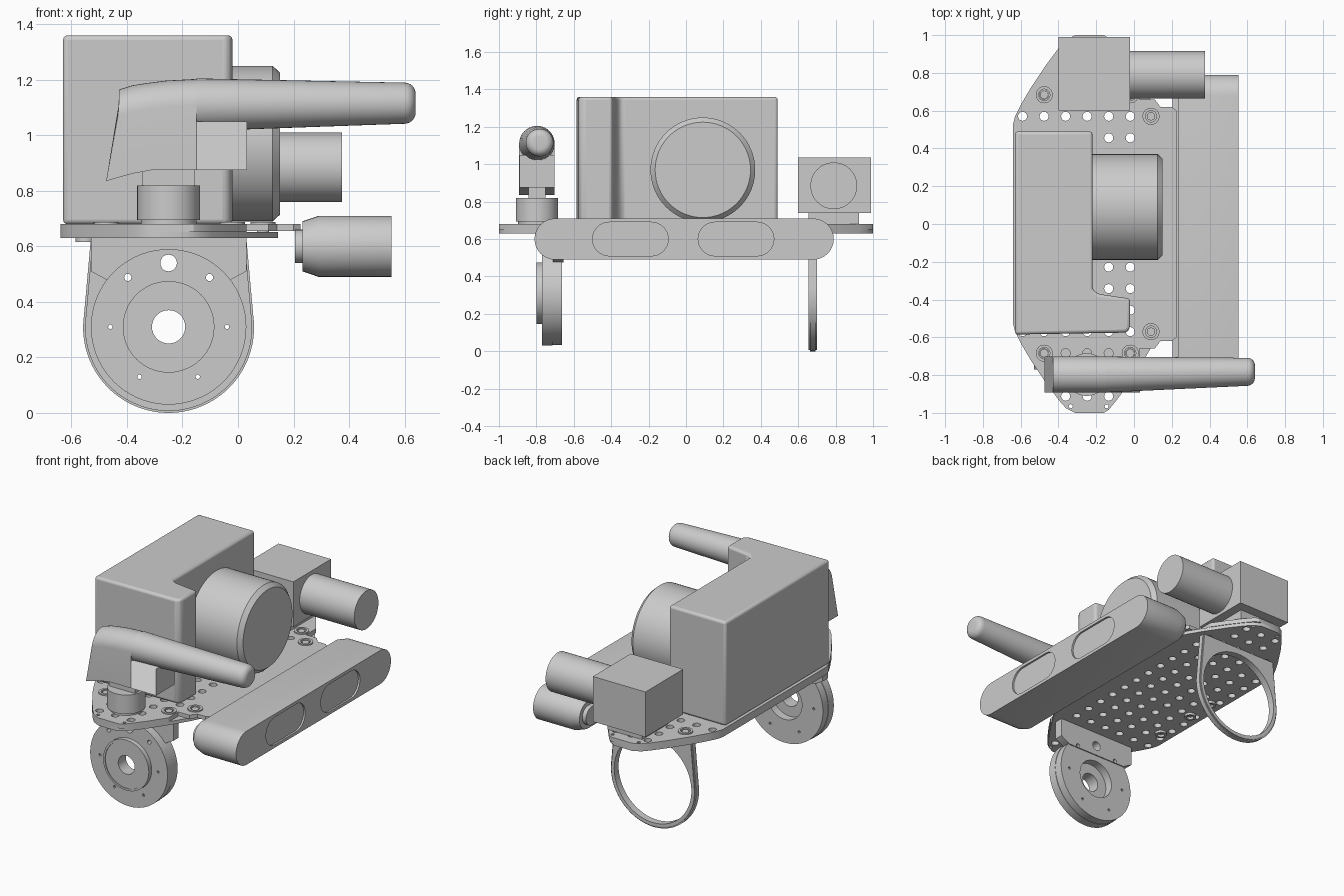
import bpy, bmesh, math
from mathutils import Vector

if "Cube" in bpy.data.objects:
    bpy.data.objects.remove(bpy.data.objects["Cube"])

# Plane mappings: (u, v, w) -> world, w is the extrusion direction
MAPS = {'XY': lambda u, v, w: (u, v, w),
        'XZ': lambda u, v, w: (u, w, v),
        'YZ': lambda u, v, w: (w, u, v)}


def finish(name, bm, bevel=0.0, angle=30):
    bmesh.ops.recalc_face_normals(bm, faces=bm.faces)
    me = bpy.data.meshes.new(name)
    bm.to_mesh(me)
    bm.free()
    ob = bpy.data.objects.new(name, me)
    bpy.context.collection.objects.link(ob)
    bpy.ops.object.select_all(action='DESELECT')
    ob.select_set(True)
    bpy.context.view_layer.objects.active = ob
    bpy.ops.object.shade_smooth_by_angle(angle=math.radians(angle))
    if bevel:
        m = ob.modifiers.new("edge_round", 'BEVEL')
        m.width, m.segments, m.limit_method = bevel, 3, 'ANGLE'
        m.angle_limit = math.radians(30)
    return ob


def circle(u, v, r, n=16):
    return [(u + r * math.cos(2 * math.pi * i / n), v + r * math.sin(2 * math.pi * i / n)) for i in range(n)]


def stadium(u0, u1, v0, v1, n=16):
    r, c = (v1 - v0) / 2, (v0 + v1) / 2
    right = [(u1 - r + r * math.cos(a), c + r * math.sin(a))
             for a in (-math.pi / 2 + math.pi * i / n for i in range(n + 1))]
    return right + [(u0 + u1 - u, 2 * c - v) for u, v in right]


def slab(name, plane, outline, lo, hi, holes=(), bevel=0.0):
    """Flat part cut from an outline with holes, between lo and hi."""
    cu = bpy.data.curves.new(name, 'CURVE')
    cu.dimensions, cu.fill_mode, cu.extrude = '2D', 'BOTH', (hi - lo) / 2
    for pts in [outline, *holes]:
        s = cu.splines.new('POLY')
        s.points.add(len(pts) - 1)
        for p, (u, v) in zip(s.points, pts):
            p.co = (u, v, 0, 1)
        s.use_cyclic_u = True
    tmp = bpy.data.objects.new(name + "_curve", cu)
    bpy.context.collection.objects.link(tmp)
    me = bpy.data.meshes.new_from_object(tmp.evaluated_get(bpy.context.evaluated_depsgraph_get()))
    bpy.data.objects.remove(tmp)
    bm = bmesh.new()
    bm.from_mesh(me)
    bmesh.ops.remove_doubles(bm, verts=bm.verts, dist=1e-5)
    for v in bm.verts:
        v.co = Vector(MAPS[plane](v.co.x, v.co.y, v.co.z + (lo + hi) / 2))
    if not holes:
        bmesh.ops.dissolve_limit(bm, angle_limit=0.005, verts=bm.verts, edges=bm.edges)
    return finish(name, bm, bevel)


def loft(name, rings, bevel=0.0):
    bm = bmesh.new()
    vs = [[bm.verts.new(p) for p in r] for r in rings]
    n = len(rings[0])
    for a, b in zip(vs, vs[1:]):
        for i in range(n):
            bm.faces.new((a[i], a[(i + 1) % n], b[(i + 1) % n], b[i]))
    bm.faces.new(vs[0][::-1])
    bm.faces.new(vs[-1])
    return finish(name, bm, bevel)


def lathe(name, plane, cu, cv, profile, n=48):
    """Round part: profile is (position along axis, radius)."""
    return loft(name, [[MAPS[plane](u, v, w) for u, v in circle(cu, cv, r, n)] for w, r in profile])


def rect(u0, u1, v0, v1):
    return [(u0, v0), (u1, v0), (u1, v1), (u0, v1)]


# Deck: full racetrack lower layer and a trimmed upper layer, both perforated
quarter = [(-.64, .53), (-.63, .57), (-.60, .63), (-.55, .715), (-.46, .85), (-.40, .93), (-.36, .975), (-.31, 1)]
left = [(x, -y) for x, y in quarter[::-1]] + quarter
full = left + [(-.495 - x, y) for x, y in left[::-1]]
trim = left + [(-.16, 1), (-.135, .985), (-.09, .93), (-.03, .85), (.03, .76)]
trim += [(x, -y) for x, y in trim[:-6:-1]]
P = .114
grid = []
for i in range(-8, 9):
    for k in range(6):
        x, y = -.02 - P * k, i * P
        reach = .60 if abs(y) < .6 else .60 - (abs(y) - .6) * .68
        if x > -reach:
            if abs(y) < .75 or x < -.05:
                grid.append(circle(x, y, .024))
for s in (-1, 1):
    grid += [circle(x, s * .965, .011, 8) for x in (-.335, -.145)]
slab("deck_lower", 'XY', full, .63, .652, grid)
slab("deck_upper", 'XY', trim, .652, .68, grid)

# Screws and washers on the deck
for s in (-1, 1):
    for x, y in ((-.475, .684), (-.02, .684), (.09, .57)):
        slab("washer", 'XY', circle(x, s * y, .045, 24), .66, .688, [circle(x, s * y, .03)])
        lathe("screw", 'XY', x, s * y, [(.635, .022), (.684, .022)], 16)
for y in (.07, -.12, -.40):
    slab("deck_insert", 'XY', circle(-.55, y, .036, 24), .615, .64, [circle(-.55, y, .022)])

# Camera bar with its bracket and two windows
slab("camera_bracket", 'XY', [(.03, -.66), (.11, -.66), (.14, -.62), (.20, -.62), (.225, -.60),
                              (.225, .60), (.20, .62), (.14, .62), (.11, .66), (.03, .66)], .655, .68,
     [circle(.09, s * .57, .03) for s in (-1, 1)])
loft("camera_bar", [[(x, u, v) for u, v in stadium(-.81 + .11 - h, .79 - .11 + h, .60 - h, .60 + h)]
                    for x, h in ((.205, .06), (.232, .06), (.232, .09), (.29, .11), (.541, .11))])
slab("camera_face", 'YZ', stadium(-.81, .79, .49, .71), .541, .553,
     [stadium(-.50, -.095, .51, .69), stadium(.065, .47, .51, .69)])

# Main housing, L shaped
slab("main_housing", 'XY', [(-.63, -.585), (-.04, -.575), (-.02, -.55), (-.02, -.395), (-.19, -.37),
                            (-.22, -.345), (-.22, .49), (-.63, .49)], .68, 1.36, bevel=.022)
lathe("main_drum", 'YZ', .09, .97, [(-.25, .28), (.125, .28), (.152, .255)], 64)

# Small box with barrel
slab("side_box", 'XY', rect(-.40, -.02, .60, .99), .74, 1.035)
slab("side_box_foot", 'XY', rect(-.33, -.08, .655, .925), .68, .745)
lathe("side_barrel", 'YZ', .79, .885, [(-.05, .125), (.375, .125)])

# Blower arm: pedestal, neck, elbow, lower block, tapered handle
Y = -.797
lathe("arm_foot", 'XY', -.25, Y, [(.675, .10), (.695, .10), (.695, .113), (.82, .113)])
slab("arm_neck", 'XY', rect(-.345, -.155, Y - .045, Y + .045), .81, .90)


def elbow_ring(xt, zt, xb, zb, r=.095, n=20):
    pts = [(Y - r, zb)] + [(Y - r * math.cos(math.pi * i / n), zt - r + r * math.sin(math.pi * i / n))
                           for i in range(n + 1)] + [(Y + r, zb)]
    return [(xb + (xt - xb) * math.sin(math.pi / 2 * (z - zb) / (zt - zb)), y, z) for y, z in pts]


loft("arm_elbow", [elbow_ring(*s) for s in ((-.428, 1.165, -.475, .835), (-.38, 1.18, -.43, .848),
                                            (-.33, 1.188, -.38, .862), (-.26, 1.197, -.31, .875),
                                            (-.15, 1.203, -.15, .875))])
slab("arm_block", 'XZ', rect(-.17, .032, .875, 1.05), Y - .094, Y + .094)
tip = [(.60 + .04 * math.sin(a), .034 + .04 * math.cos(a)) for a in (math.pi / 2 * i / 6 for i in range(7))]
loft("arm_handle", [[(x, Y + .015 * t + r * math.cos(a), 1.110 + .006 * t + r * math.sin(a))
                     for a in (2 * math.pi * i / 40 for i in range(40))]
                    for x, r in [(-.15, .095)] + tip for t in [(x + .15) / .79]])

# Front disc with hub, bolt holes and rear cavity
C, Z = -.25, .31
top_holes = [circle(C, .54, .03, 20), circle(-.397, .488, .013), circle(-.103, .488, .013)]
bolts = [circle(C + x, Z + z, .008, 10) for x, z in ((-.21, 0), (.21, 0), (-.105, -.18), (.105, -.18))]
slab("disc_front", 'XZ', circle(C, Z, .28, 72), -.77, -.715, [circle(C, Z, .06, 32)] + top_holes + bolts)
slab("disc_rear", 'XZ', circle(C, Z, .277, 72), -.715, -.662, [circle(C, Z, .125, 40)] + top_holes + bolts)
slab("disc_hub_rim", 'XZ', circle(C, Z, .165, 56), -.80, -.765, [circle(C, Z, .152, 56)])
slab("disc_hub", 'XZ', circle(C, Z, .152, 56), -.795, -.765, [circle(C, Z, .06, 32)])
slab("disc_bracket", 'XZ', [(-.53, .63), (-.53, .51), (-.465, .475), (-.035, .475), (.03, .51), (.03, .63)],
     -.71, -.655, top_holes)

# Rear ring hanging from the deck
arc = [(C + .308 * math.cos(a), .308 + .308 * math.sin(a))
       for a in (math.radians(172 + 196 * i / 56) for i in range(57))]
for name, lo, hi, g in (("rear_ring", .662, .693, 0), ("rear_ring_lip_front", .655, .662, .007),
                        ("rear_ring_lip_back", .693, .70, .007)):
    k = 1 - g / .308
    pts = [(C + (x - C) * k, .308 + (z - .308) * k) for x, z in arc]
    slab(name, 'XZ', [(-.53 + g, .63)] + pts + [(.03 - g, .63)], lo, hi, [circle(C, Z, .279, 72)])
